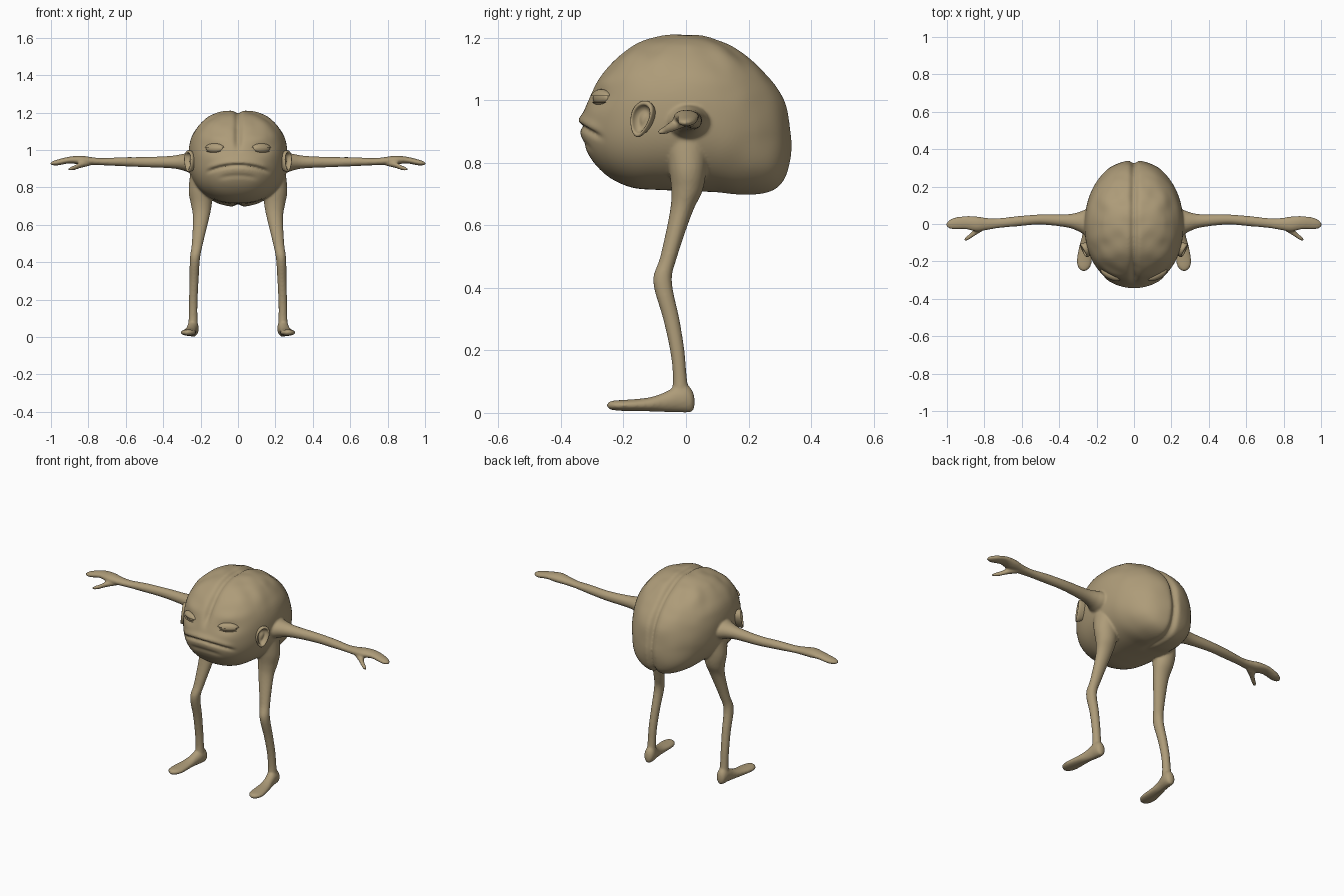
import bpy, bmesh, math
from mathutils import Vector, Matrix, noise
from mathutils.bvhtree import BVHTree

skin = bpy.data.materials.new("tan_skin")
skin.diffuse_color = (0.42, 0.33, 0.19, 1)


def spline(pts, steps):
    """Smooth interpolation through a list of number tuples."""
    p = [Vector(q) for q in pts]
    p = [2 * p[0] - p[1]] + p + [2 * p[-1] - p[-2]]
    out = []
    for i in range(1, len(p) - 2):
        a, b, c, d = p[i - 1:i + 3]
        for s in range(steps):
            t = s / steps
            out.append(0.5 * (2 * b + (c - a) * t + (2 * a - 5 * b + 4 * c - d) * t * t
                              + (3 * b - a - 3 * c + d) * t ** 3))
    return out + [p[-2]]


def loft(bm, rings):
    """Skin closed rings of points and cap both ends."""
    vr = [[bm.verts.new(p) for p in r] for r in rings]
    n = len(vr[0])
    for a, b in zip(vr, vr[1:]):
        for j in range(n):
            bm.faces.new((a[j], a[(j + 1) % n], b[(j + 1) % n], b[j]))
    bm.faces.new(vr[0][::-1])
    bm.faces.new(vr[-1])


def limb(bm, pts, axis, side):
    """Tube along one axis; each point is x, y, z and the two radii."""
    u, v = [k for k in range(3) if k != axis]
    rings = []
    for q in spline(pts, 5):
        ring = []
        for j in range(28):
            a = math.tau * j / 28
            p = Vector(q[:3])
            p[u] += max(q[3], 0.002) * math.cos(a)
            p[v] += max(q[4], 0.002) * math.sin(a)
            p.x *= side
            ring.append(p)
        rings.append(ring)
    loft(bm, rings)


def finish(name, bm, mirror=False):
    bmesh.ops.recalc_face_normals(bm, faces=bm.faces)
    me = bpy.data.meshes.new(name)
    bm.to_mesh(me)
    bm.free()
    for f in me.polygons:
        f.use_smooth = True
    me.materials.append(skin)
    ob = bpy.data.objects.new(name, me)
    bpy.context.collection.objects.link(ob)
    if mirror:
        ob.modifiers.new("mirror", 'MIRROR')
    return ob


def bump(x, s):
    return math.exp(-(x / s) ** 2)


def ramp(x, a, b):
    t = min(max((x - a) / (b - a), 0), 1)
    return t * t * (3 - 2 * t)


def sculpt(p):
    """Midline cleft, brain folds, eye sockets and mouth."""
    d = (p - Vector((0, 0, 0.95))).normalized()
    x = abs(p.x)
    h = -0.02 * bump(x, 0.018) * max(ramp(p.z, 0.97, 1.06), ramp(p.y, 0.05, 0.2))
    h += 0.006 * noise.noise(Vector((x, p.y, p.z)) * 13) * ramp(p.z, 1.02, 1.12)
    h += 0.006 * noise.noise(Vector((x, p.y, p.z)) * 9) * ramp(p.y, 0.05, 0.2)
    if p.y < -0.12:
        h -= 0.010 * bump(x - 0.125, 0.05) * bump(p.z - 1.005, 0.03)
        h += 0.006 * bump(x - 0.12, 0.07) * bump(p.z - 1.06, 0.025)
        m = p.z - (0.917 - 1.3 * x * x)
        w = 1 - ramp(x, 0.13, 0.18)
        h += w * (0.007 * bump(m - 0.022, 0.015) - 0.014 * bump(m, 0.009))
        h -= 0.005 * bump(m + 0.055, 0.012) * (1 - ramp(x, 0.06, 0.12))
    return p + d * h


# Head: cross-sections from face to back (top z, bottom z, half width)
sections = [(0.92, 0.92, 0), (0.96, 0.862, 0.07), (1.04, 0.80, 0.14), (1.118, 0.75, 0.195),
            (1.18, 0.72, 0.235), (1.206, 0.713, 0.258), (1.213, 0.71, 0.265),
            (1.20, 0.705, 0.255), (1.16, 0.697, 0.23), (1.10, 0.70, 0.19),
            (1.035, 0.722, 0.14), (0.955, 0.77, 0.075), (0.86, 0.86, 0)]
bm = bmesh.new()
rows = spline(sections, 10)
rings = []
for i in range(1, len(rows) - 1):
    top, bot, w = rows[i]
    y = -0.34 * math.cos(math.pi * i / (len(rows) - 1))
    ring = []
    for j in range(160):
        a = math.tau * (j + 0.5) / 160
        c, s = math.cos(a), math.sin(a)
        p = Vector((w * math.copysign(abs(c) ** 0.87, c), y,
                    (top + bot) / 2 + (top - bot) / 2 * math.copysign(abs(s) ** 0.87, s)))
        ring.append(sculpt(p))
    rings.append(ring)
loft(bm, rings)
surface = BVHTree.FromBMesh(bm)

# Limbs, fused into the head below
leg = [(0.20, 0, 0.88, 0.055, 0.07), (0.20, 0.005, 0.78, 0.064, 0.06),
       (0.196, 0.003, 0.71, 0.056, 0.05), (0.197, -0.016, 0.64, 0.044, 0.036),
       (0.217, -0.055, 0.50, 0.03, 0.027), (0.23, -0.075, 0.42, 0.027, 0.03),
       (0.235, -0.047, 0.30, 0.024, 0.026), (0.239, -0.028, 0.20, 0.023, 0.023),
       (0.24, -0.02, 0.12, 0.023, 0.022), (0.24, -0.017, 0.05, 0.026, 0.028)]
foot = [(0.24, 0.028, 0.035, 0.005, 0.01), (0.24, 0.02, 0.038, 0.022, 0.034),
        (0.24, 0, 0.046, 0.03, 0.045), (0.243, -0.03, 0.044, 0.03, 0.042),
        (0.25, -0.07, 0.034, 0.029, 0.031), (0.258, -0.12, 0.027, 0.035, 0.022),
        (0.265, -0.19, 0.024, 0.041, 0.018), (0.267, -0.225, 0.024, 0.035, 0.016),
        (0.268, -0.245, 0.024, 0.02, 0.012), (0.268, -0.253, 0.024, 0.004, 0.004)]
arm = [(0.20, 0, 0.93, 0.08, 0.07), (0.26, 0.008, 0.932, 0.068, 0.054),
       (0.30, 0.012, 0.935, 0.05, 0.043), (0.36, 0.017, 0.935, 0.035, 0.033),
       (0.50, 0.024, 0.935, 0.027, 0.027), (0.62, 0.015, 0.937, 0.027, 0.024),
       (0.72, 0.005, 0.937, 0.026, 0.019), (0.78, 0, 0.94, 0.031, 0.021),
       (0.84, 0, 0.945, 0.04, 0.024), (0.90, 0.007, 0.946, 0.035, 0.018),
       (0.96, 0.003, 0.934, 0.031, 0.016), (0.99, -0.002, 0.929, 0.021, 0.011),
       (1.003, -0.004, 0.927, 0.005, 0.005)]
thumb = [(0.79, -0.005, 0.932, 0.02, 0.016), (0.84, -0.035, 0.92, 0.021, 0.016),
         (0.87, -0.06, 0.907, 0.015, 0.013), (0.895, -0.078, 0.899, 0.012, 0.01),
         (0.908, -0.084, 0.896, 0.004, 0.004)]
for side in (1, -1):
    for pts, axis in ((leg, 2), (foot, 1), (arm, 0), (thumb, 0)):
        limb(bm, pts, axis, side)
body = finish("head_and_limbs", bm)
rm = body.modifiers.new("fuse", 'REMESH')
rm.mode = 'VOXEL'
rm.voxel_size = 0.006
rm.use_smooth_shade = True
sm = body.modifiers.new("soften", 'SMOOTH')
sm.factor = 0.5
sm.iterations = 4

# Eyes: eyeball with heavy upper lid and thin lower lid
hit = surface.ray_cast(Vector((0.125, -1, 1.007)), Vector((0, 1, 0)))[0]
place = Matrix.Translation(hit + Vector((0, 0.004, 0))) @ Matrix.Rotation(0.47, 4, 'Z')
for name, size, lo, hi in (("eyeball", (0.05, 0.018, 0.023), -1, 1),
                           ("upper_eyelid", (0.058, 0.025, 0.028), 0.2, 1),
                           ("lower_eyelid", (0.055, 0.022, 0.027), -1, -0.5)):
    bm = bmesh.new()
    bmesh.ops.create_uvsphere(bm, u_segments=40, v_segments=28, radius=1)
    for v in bm.verts:
        v.co.z = min(max(v.co.z, lo), hi)
        v.co = place @ Vector([c * s for c, s in zip(v.co, size)])
    finish(name, bm, True)

# Ears: dished oval with a raised rim
bm = bmesh.new()
out, back, up = Vector((0.87, -0.5, 0)), Vector((0.5, 0.87, 0)), Vector((0, 0.2, 1))
rings = []
for s, n in spline([(0.6, -0.04), (0.85, -0.01), (1.0, 0.012), (0.95, 0.022), (0.8, 0.022),
                    (0.68, 0.01), (0.45, 0.002), (0.12, 0.006)], 3):
    ring = []
    for j in range(40):
        a = math.tau * j / 40
        u = 0.038 * math.cos(a) * (1 + 0.22 * math.sin(a))
        ring.append(Vector((0.25, -0.135, 0.94)) + out * n
                    + back * u * s + up * 0.058 * math.sin(a) * s)
    rings.append(ring)
loft(bm, rings)
finish("ear", bm, True)
